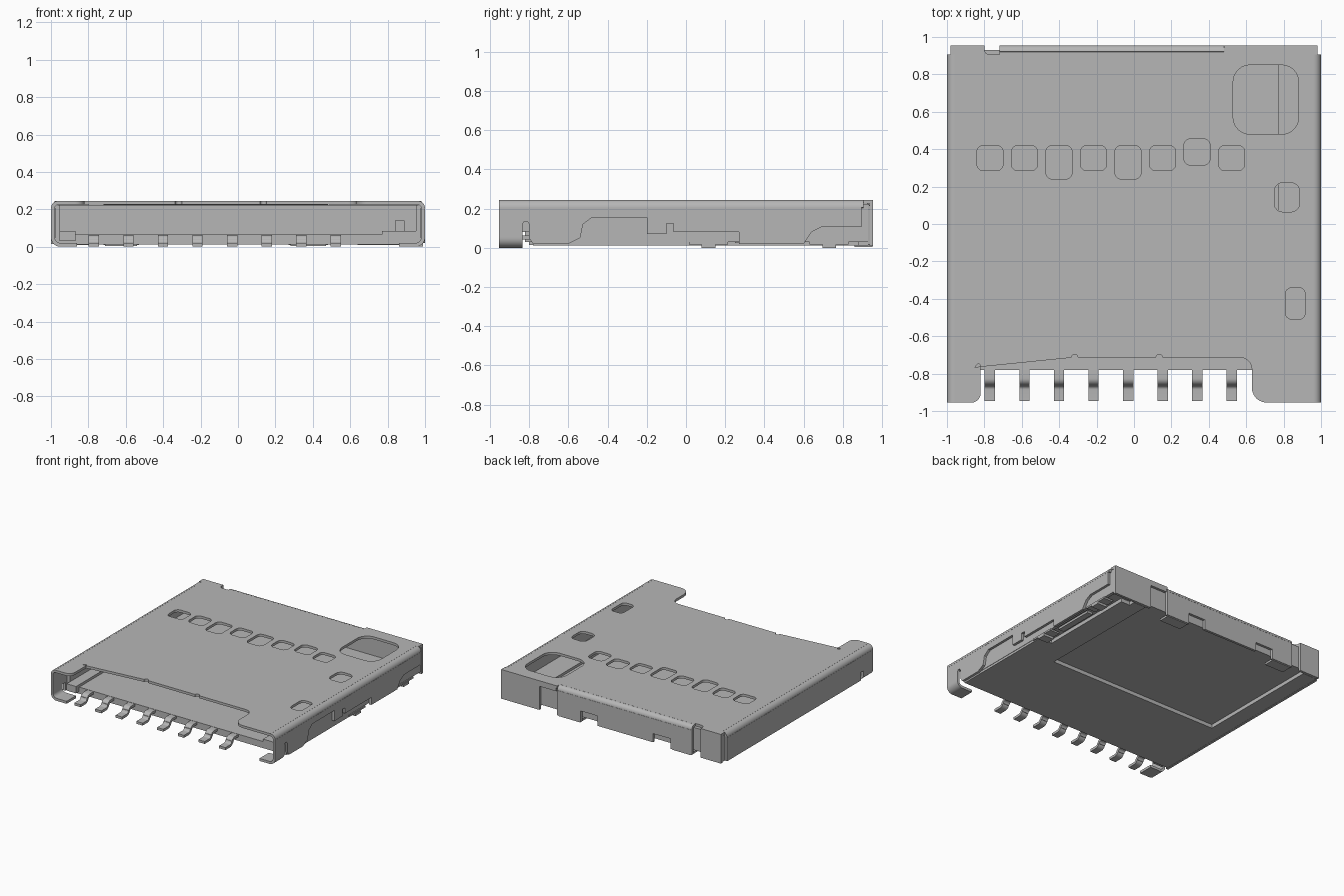
import bpy, bmesh, math
from mathutils import Vector

cube = bpy.data.objects.get("Cube")
if cube:
    bpy.data.objects.remove(cube, do_unlink=True)

# One metal grey for everything
grey = bpy.data.materials.new("metal grey")
grey.use_nodes = True
GREY = (0.47, 0.47, 0.47, 1)
grey.diffuse_color = GREY
grey.node_tree.nodes["Principled BSDF"].inputs["Base Color"].default_value = GREY

AXES = {"x": lambda a, b, c: (c, a, b),   # 2D points are (y, z)
        "y": lambda a, b, c: (a, c, b),   # 2D points are (x, z)
        "z": lambda a, b, c: (a, b, c)}   # 2D points are (x, y)


def prism(name, loops, axis, lo, hi):
    """Extrude an outline, with optional hole loops, along an axis."""
    bm = bmesh.new()
    place = AXES[axis]
    for loop in loops:
        vs = [bm.verts.new(place(p[0], p[1], lo)) for p in loop]
        for i, v in enumerate(vs):
            bm.edges.new((v, vs[(i + 1) % len(vs)]))
    bmesh.ops.triangle_fill(bm, edges=bm.edges[:], use_beauty=True)
    ext = bmesh.ops.extrude_face_region(bm, geom=bm.faces[:])
    moved = [g for g in ext["geom"] if isinstance(g, bmesh.types.BMVert)]
    bmesh.ops.translate(bm, verts=moved, vec=Vector(place(0, 0, hi - lo)))
    bmesh.ops.recalc_face_normals(bm, faces=bm.faces[:])
    me = bpy.data.meshes.new(name)
    bm.to_mesh(me)
    bm.free()
    ob = bpy.data.objects.new(name, me)
    bpy.context.collection.objects.link(ob)
    me.materials.append(grey)
    bpy.ops.object.select_all(action="DESELECT")
    ob.select_set(True)
    bpy.context.view_layer.objects.active = ob
    bpy.ops.object.shade_smooth_by_angle(angle=math.radians(35))
    return ob


def rect(x0, x1, y0, y1):
    return [(x0, y0), (x1, y0), (x1, y1), (x0, y1)]


def box(name, x, y, z):
    return prism(name, [rect(*x, *y)], "z", *z)


def rounded(pts, n=6):
    """Polygon from (x, y, radius) corners, with rounded corners."""
    out = []
    for i, (x, y, r) in enumerate(pts):
        p = Vector((x, y))
        if r == 0:
            out.append((x, y))
            continue
        a = (Vector(pts[i - 1][:2]) - p).normalized() * r
        b = (Vector(pts[(i + 1) % len(pts)][:2]) - p).normalized() * r
        for k in range(n + 1):
            t = k / n * math.pi / 2
            q = p + a * (1 - math.sin(t)) + b * (1 - math.cos(t))
            out.append((q.x, q.y))
    return out


def round_rect(x0, x1, y0, y1, r):
    return rounded([(*p, r) for p in rect(x0, x1, y0, y1)])


def arc(cx, cy, r, a0, a1, n=8):
    return [(cx + r * math.cos(math.radians(a0 + (a1 - a0) * k / n)),
             cy + r * math.sin(math.radians(a0 + (a1 - a0) * k / n))) for k in range(n + 1)]


def ribbon(name, path, thick, axis, lo, hi):
    """Bent sheet strip that follows a centre line."""
    left, right = [], []
    for i, p in enumerate(path):
        t = (Vector(path[min(i + 1, len(path) - 1)]) - Vector(path[max(i - 1, 0)])).normalized()
        nrm = Vector((-t.y, t.x)) * thick / 2
        left.append(tuple(Vector(p) + nrm))
        right.append(tuple(Vector(p) - nrm))
    return prism(name, [left + right[::-1]], axis, lo, hi)


# Top of the shell: card notch in front, stepped rear edge, inspection windows
outline = rounded([
    (-0.96, -0.955, 0), (-0.82, -0.955, 0.05), (-0.82, -0.715, 0.06)])
for x in (-0.318, 0.135):
    outline += arc(x, -0.715, 0.018, 180, 0)
outline += rounded([
    (0.50, -0.715, 0), (0.63, -0.715, 0.06), (0.63, -0.955, 0.08), (0.96, -0.955, 0),
    (0.96, 0.905, 0), (0.98, 0.905, 0), (0.98, 0.955, 0), (0.48, 0.955, 0), (0.48, 0.92, 0),
    (-0.72, 0.92, 0), (-0.72, 0.905, 0), (-0.80, 0.905, 0.03), (-0.80, 0.955, 0),
    (-0.98, 0.955, 0), (-0.98, 0.905, 0), (-0.96, 0.905, 0)])
PIN_X = [-0.77 + 0.1845 * i for i in range(8)]
windows = []
for i, x in enumerate(PIN_X):
    y0 = 0.24 if i in (2, 4) else 0.315 if i == 6 else 0.285
    y1 = 0.455 if i == 6 else 0.42
    windows.append(round_rect(x - 0.07, x + 0.07, y0, y1, 0.035))
windows += [round_rect(0.53, 0.88, 0.48, 0.85, 0.09),
            round_rect(0.75, 0.885, 0.065, 0.22, 0.045),
            round_rect(0.81, 0.915, -0.51, -0.34, 0.035)]
prism("shell_top", [outline] + windows, "z", 0.225, 0.245)

# Rounded shell bends along both sides and the middle of the rear
for side, s in (("left", 1), ("right", -1)):
    bend = [(s * x, z) for x, z in arc(0.96, 0.205, 0.03, 90, 0)]
    ribbon(side + "_bend", bend, 0.02, "y", -0.955, 0.905)
    # Front solder foot, curled under the shell
    foot = [(0.99, 0.06), (0.99, 0.05)] + arc(0.95, 0.05, 0.04, 0, -90)[1:] + [(0.86, 0.01)]
    ribbon(side + "_front_foot", [(s * x, z) for x, z in foot], 0.02, "y", -0.955, -0.835)
ribbon("rear_bend", arc(0.92, 0.21, 0.025, 90, 0), 0.02, "x", -0.72, 0.48)

# Side walls
prism("left_wall", [[
    (-0.955, 0.205), (-0.955, 0.06), (-0.835, 0.06), (-0.835, 0.12), (-0.825, 0.135),
    (-0.81, 0.135), (-0.80, 0.12), (-0.80, 0.05), (-0.78, 0.02), (-0.60, 0.02),
    (-0.54, 0.05), (-0.525, 0.12), (-0.48, 0.155), (-0.20, 0.155), (-0.20, 0.07),
    (-0.10, 0.07), (-0.10, 0.125), (-0.065, 0.125), (-0.065, 0.08), (0.27, 0.08),
    (0.27, 0.02), (0.60, 0.02), (0.64, 0.08), (0.69, 0.105), (0.895, 0.105),
    (0.895, 0.205)]], "x", 0.98, 1.0)
prism("right_wall", [[
    (-0.955, 0.205), (-0.955, 0.06), (-0.835, 0.06), (-0.835, 0.08), (-0.80, 0.08),
    (-0.80, 0.015), (0.905, 0.015), (0.905, 0.205)]], "x", -1.0, -0.98)

# Rear wall in three panels with cut-outs
prism("rear_wall_middle", [[
    (-0.72, 0.01), (-0.53, 0.01), (-0.53, 0.09), (-0.375, 0.09), (-0.375, 0.02),
    (0.12, 0.02), (0.12, 0.10), (0.27, 0.10), (0.27, 0.01), (0.48, 0.01),
    (0.48, 0.21), (-0.72, 0.21)]], "y", 0.935, 0.955)
prism("rear_wall_left", [[
    (0.64, 0.01), (0.98, 0.01), (0.98, 0.225), (0.49, 0.225), (0.49, 0.20), (0.64, 0.20)]],
    "y", 0.935, 0.955)
box("rear_wall_right", (-0.98, -0.80), (0.935, 0.955), (0.01, 0.225))
for i, (x0, x1) in enumerate(((0.28, 0.47), (-0.71, -0.54))):
    box("rear_hook_%d" % (i + 1), (x0, x1), (0.86, 0.95), (0.003, 0.02))

# Base tray: upper floor plus a lower layer with recesses underneath
box("floor", (-0.97, 0.97), (-0.78, 0.93), (0.042, 0.065))
prism("floor_underside", [[
    (-0.975, -0.78), (0.975, -0.78), (0.975, 0.08), (0.86, 0.08), (0.86, 0.88),
    (0.78, 0.88), (0.78, 0.93), (0.67, 0.93), (0.67, -0.12), (-0.85, -0.12),
    (-0.85, 0.93), (-0.975, 0.93)]], "z", 0.012, 0.042)
for side, s in (("left", 1), ("right", -1)):
    x = sorted((s * 0.953, s * 0.978))
    box(side + "_rail", x, (-0.78, 0.93), (0.03, 0.223))
box("rear_stop", (-0.955, 0.955), (0.90, 0.93), (0.06, 0.223))
box("left_ledge", (0.77, 0.955), (-0.78, 0.90), (0.06, 0.085))
box("right_ledge", (-0.955, -0.87), (-0.82, 0.90), (0.03, 0.085))
box("switch_post", (0.84, 0.89), (-0.72, -0.62), (0.08, 0.14))

# Switch contacts and solder tabs in the side recess
box("switch_plate", (0.885, 0.935), (0.25, 0.58), (0.025, 0.043))
for i, y in enumerate((0.115, 0.73)):
    box("side_tab_%d" % (i + 1), (0.90, 0.985), (y - 0.10, y + 0.10), (0.018, 0.032))
    box("side_tab_foot_%d" % (i + 1), (0.90, 0.99), (y - 0.035, y + 0.035), (0.0, 0.02))

# Row of S-shaped contact pins
pin_path = ([(-0.74, 0.053), (-0.80, 0.053)] + arc(-0.825, 0.025, 0.028, 90, 165, 6)
            + arc(-0.885, 0.04, 0.03, -15, -90, 6) + [(-0.945, 0.01)])
for i, x in enumerate(PIN_X):
    ribbon("contact_pin_%d" % (i + 1), pin_path, 0.02, "x", x - 0.028, x + 0.028)
